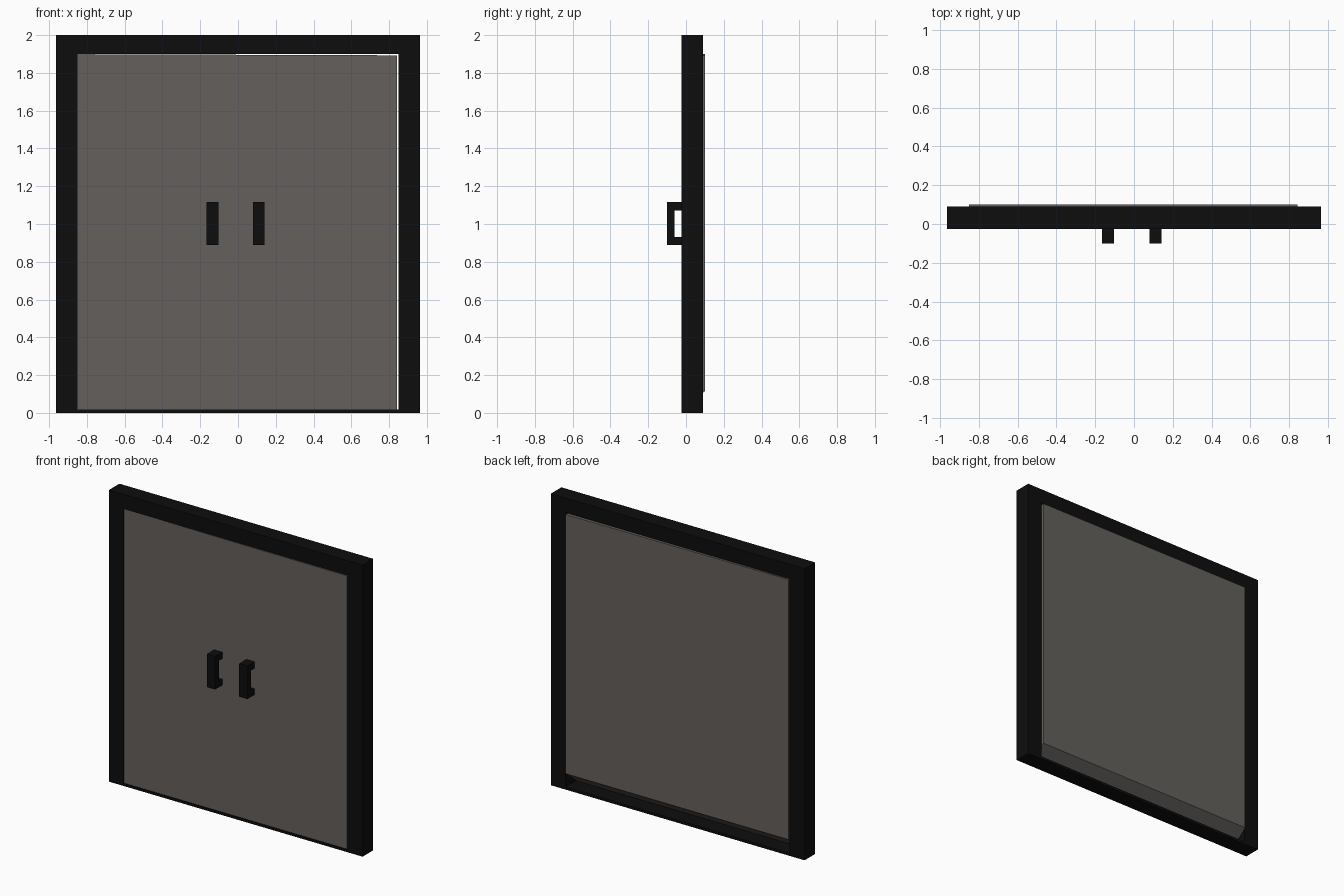
import bpy, bmesh
from mathutils import Vector

if "Cube" in bpy.data.objects:
    bpy.data.objects.remove(bpy.data.objects["Cube"])


def material(name, rgb):
    m = bpy.data.materials.new(name)
    m.diffuse_color = (*rgb, 1.0)
    m.use_nodes = True
    m.node_tree.nodes["Principled BSDF"].inputs["Base Color"].default_value = m.diffuse_color
    return m


BLACK = material("black metal", (0.004, 0.004, 0.004))
GREY = material("smoky grey", (0.128, 0.118, 0.106))


def prism(name, outline, direction, mat):
    """Extrude a closed outline of 3D points along a direction."""
    bm = bmesh.new()
    face = bm.faces.new([bm.verts.new(p) for p in outline])
    result = bmesh.ops.extrude_face_region(bm, geom=[face], use_keep_orig=True)
    moved = [g for g in result["geom"] if isinstance(g, bmesh.types.BMVert)]
    bmesh.ops.translate(bm, verts=moved, vec=Vector(direction))
    bmesh.ops.recalc_face_normals(bm, faces=bm.faces)
    mesh = bpy.data.meshes.new(name)
    bm.to_mesh(mesh)
    bm.free()
    mesh.materials.append(mat)
    obj = bpy.data.objects.new(name, mesh)
    bpy.context.collection.objects.link(obj)
    return obj


# Outer frame: closed ring with a thin sill, built as a front-view ring of quads
FRONT, BACK = -0.025, 0.09
outer = [(-0.963, 0), (0.963, 0), (0.963, 2), (-0.963, 2)]
inner = [(-0.85, 0.018), (0.85, 0.018), (0.85, 1.9), (-0.85, 1.9)]
bm = bmesh.new()
rings = [[bm.verts.new((x, y, z)) for x, z in loop]
         for y, loop in ((FRONT, outer), (FRONT, inner), (BACK, inner), (BACK, outer))]
for r in range(4):
    a, b = rings[r], rings[(r + 1) % 4]
    for i in range(4):
        j = (i + 1) % 4
        bm.faces.new((a[i], a[j], b[j], b[i]))
bmesh.ops.recalc_face_normals(bm, faces=bm.faces)
mesh = bpy.data.meshes.new("frame")
bm.to_mesh(mesh)
bm.free()
mesh.materials.append(BLACK)
bpy.context.collection.objects.link(bpy.data.objects.new("frame", mesh))

# Door panel: thick slab with its lower back edge cut away on a slope
panel = prism("door_panel",
              [(-0.849, -0.022, 0.019), (-0.849, 0.10, 0.115),
               (-0.849, 0.10, 1.899), (-0.849, -0.022, 1.899)],
              (1.692, 0, 0), GREY)
for v in panel.data.vertices:      # slight sag on the opening side
    if v.co.x > 0 and v.co.z > 1.5:
        v.co.z -= 0.006

# Pull handles: square C-shaped brackets
profile = [(0.0, 0.89), (-0.1, 0.89), (-0.1, 1.117), (0.0, 1.117),
           (0.0, 1.072), (-0.06, 1.072), (-0.06, 0.932), (0.0, 0.932)]
for side, x in (("left", -0.166), ("right", 0.079)):
    prism("handle_" + side, [(x, y, z) for y, z in profile], (0.062, 0, 0), BLACK)
